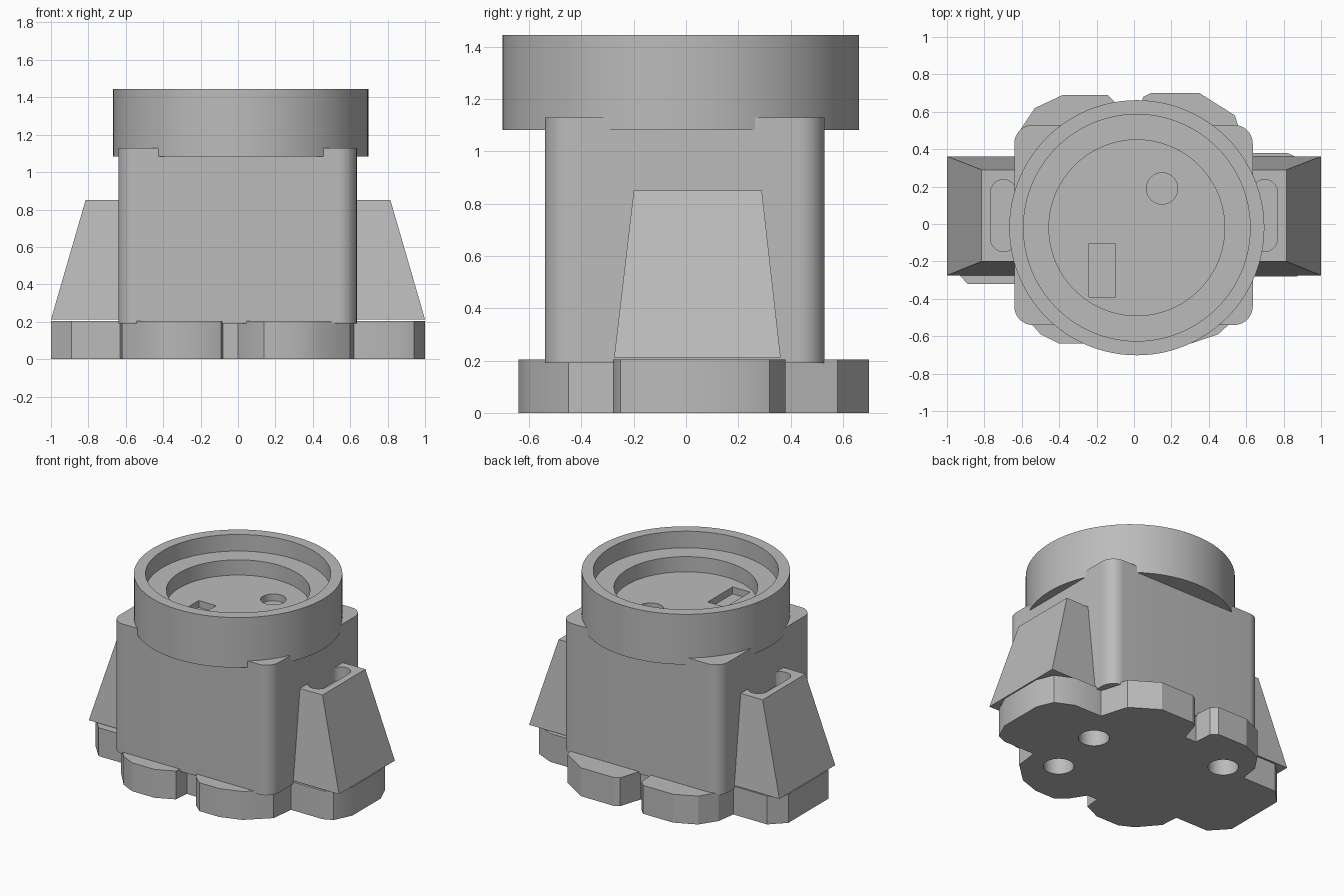
import bpy, bmesh, math

cube = bpy.data.objects.get("Cube")
if cube:
    bpy.data.objects.remove(cube, do_unlink=True)

GREY = (0.5, 0.5, 0.5, 1.0)
grey = bpy.data.materials.new("plain grey")
grey.use_nodes = True
grey.diffuse_color = GREY
grey.node_tree.nodes["Principled BSDF"].inputs["Base Color"].default_value = GREY


def loft(name, low, high, z0, z1):
    """Solid between two outlines with the same number of points."""
    bm = bmesh.new()
    a = [bm.verts.new((x, y, z0)) for x, y in low]
    b = [bm.verts.new((x, y, z1)) for x, y in high]
    bm.faces.new(a)
    bm.faces.new(b)
    n = len(a)
    for i in range(n):
        j = (i + 1) % n
        bm.faces.new((a[i], a[j], b[j], b[i]))
    bmesh.ops.recalc_face_normals(bm, faces=bm.faces)
    mesh = bpy.data.meshes.new(name)
    bm.to_mesh(mesh)
    bm.free()
    mesh.materials.append(grey)
    obj = bpy.data.objects.new(name, mesh)
    bpy.context.collection.objects.link(obj)
    return obj


def prism(name, outline, z0, z1):
    return loft(name, outline, outline, z0, z1)


def circle(cx, cy, r, n=96):
    return [(cx + r * math.cos(math.tau * i / n), cy + r * math.sin(math.tau * i / n))
            for i in range(n)]


def rect(x0, x1, y0, y1):
    return [(x0, y0), (x1, y0), (x1, y1), (x0, y1)]


def round_rect(x0, x1, y0, y1, r, steps=10):
    corners = [(x1 - r, y1 - r), (x0 + r, y1 - r), (x0 + r, y0 + r), (x1 - r, y0 + r)]
    return [(cx + r * math.cos((k + s / steps) * math.pi / 2),
             cy + r * math.sin((k + s / steps) * math.pi / 2))
            for k, (cx, cy) in enumerate(corners) for s in range(steps + 1)]


def cut(obj, outline, z0, z1):
    """Remove a prism from the part and bake the result."""
    cutter = prism("cutter", outline, z0, z1)
    cutter.hide_render = True
    mod = obj.modifiers.new("cut", "BOOLEAN")
    mod.operation = "DIFFERENCE"
    mod.solver = "EXACT"
    mod.object = cutter
    deps = bpy.context.evaluated_depsgraph_get()
    mesh = bpy.data.meshes.new_from_object(obj.evaluated_get(deps))
    obj.modifiers.clear()
    obj.data = mesh
    bpy.data.objects.remove(cutter, do_unlink=True)


def smooth(obj):
    bpy.ops.object.select_all(action="DESELECT")
    obj.select_set(True)
    bpy.context.view_layer.objects.active = obj
    bpy.ops.object.shade_smooth_by_angle(angle=math.radians(25))


# Lobed base plate with blind holes underneath
base_outline = [
    # front right lobe, front notch, front left lobe
    (-0.63, -0.32), (-0.62, -0.45), (-0.5, -0.59), (-0.4, -0.64), (-0.22, -0.64),
    (-0.09, -0.58), (-0.08, -0.47), (0, -0.47), (0.07, -0.58), (0.14, -0.64),
    (0.3, -0.64), (0.45, -0.59), (0.6, -0.45), (0.62, -0.28),
    # left lobe
    (0.87, -0.28), (0.94, -0.25), (1, -0.12), (1, 0.2), (0.95, 0.32), (0.82, 0.38),
    (0.6, 0.38),
    # back left lobe, back notch, back right lobe
    (0.54, 0.58), (0.35, 0.7), (0.09, 0.7), (0.05, 0.68), (0, 0.52), (-0.09, 0.52),
    (-0.1, 0.65), (-0.14, 0.69), (-0.38, 0.69), (-0.53, 0.62), (-0.61, 0.5), (-0.63, 0.36),
    # right lobe
    (-0.9, 0.36), (-1, 0.26), (-1, -0.2), (-0.89, -0.32)]
base = prism("base_plate", base_outline, 0, 0.205)
for hx, hy in [(0.45, 0.13), (0.39, -0.3), (-0.44, 0.38)]:
    cut(base, circle(hx, hy, 0.1, 32), -0.1, 0.17)
smooth(base)

# Rounded square body
body = prism("body", round_rect(-0.64, 0.635, -0.54, 0.53, 0.1), 0.19, 1.13)
smooth(body)

# Round head with a stepped dish
CX, CY = 0.015, -0.02
head = prism("head", circle(CX, CY, 0.682), 1.083, 1.445)
cut(head, circle(CX, CY, 0.606), 1.325, 1.6)
cut(head, circle(CX, CY, 0.47), 1.215, 1.6)
# Round and rectangular pockets in the dish floor
cut(head, circle(0.15, 0.19, 0.084, 32), 1.165, 1.6)
cut(head, rect(-0.24, -0.1, -0.39, -0.105), 1.165, 1.6)
smooth(head)

# Tapered side pods with a slot in the top
for side, name in ((1, "left_pod"), (-1, "right_pod")):
    low = [(side * x, y) for x, y in rect(0.55, 1.0, -0.275, 0.362)]
    high = [(side * x, y) for x, y in rect(0.55, 0.815, -0.2, 0.29)]
    pod = loft(name, low, high, 0.212, 0.85)
    slot = [(side * x, y) for x, y in round_rect(0.63, 0.766, -0.147, 0.237, 0.067)]
    cut(pod, slot, 0.75, 1.0)
    smooth(pod)
